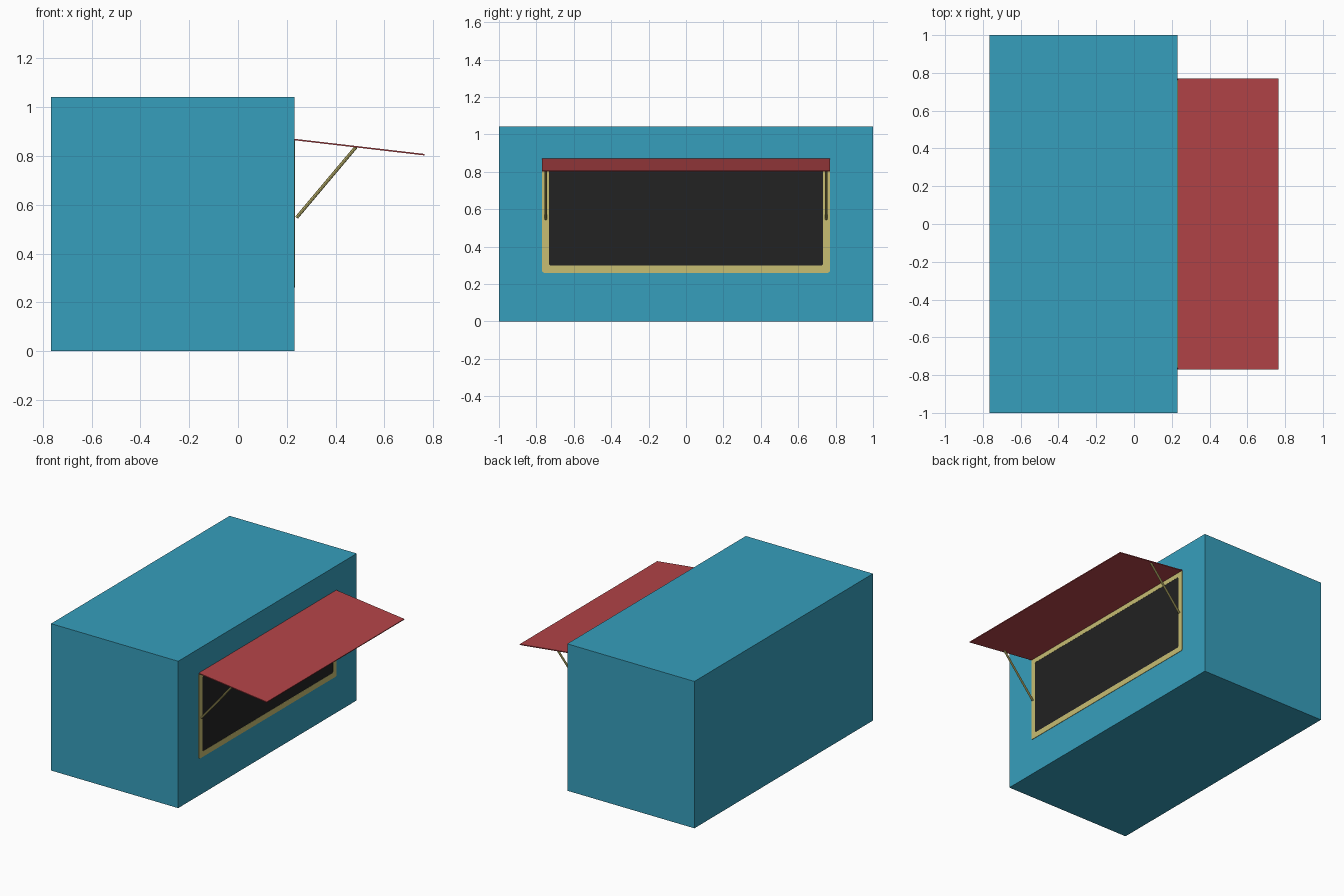
import bpy, bmesh, math
from mathutils import Vector

if "Cube" in bpy.data.objects:
    bpy.data.objects.remove(bpy.data.objects["Cube"])


def material(name, rgb):
    m = bpy.data.materials.new(name)
    m.diffuse_color = (*rgb, 1)
    m.use_nodes = True
    m.node_tree.nodes["Principled BSDF"].inputs["Base Color"].default_value = m.diffuse_color
    return m


TEAL = material("teal", (0.037, 0.345, 0.505))
RED = material("red", (0.455, 0.058, 0.065))
KHAKI = material("khaki", (0.57, 0.51, 0.17))
DARK = material("charcoal", (0.016, 0.016, 0.016))

WALL = 0.231          # x of the serving side wall
HALF = 0.77           # half length of the hatch


def make(name, bm, mat):
    bmesh.ops.recalc_face_normals(bm, faces=bm.faces)
    me = bpy.data.meshes.new(name)
    bm.to_mesh(me)
    bm.free()
    me.materials.append(mat)
    ob = bpy.data.objects.new(name, me)
    bpy.context.collection.objects.link(ob)
    return ob


def box(name, lo, hi, mat):
    bm = bmesh.new()
    bmesh.ops.create_cube(bm, size=1)
    for v in bm.verts:
        v.co = [(a + b) / 2 + c * (b - a) for a, b, c in zip(lo, hi, v.co)]
    return make(name, bm, mat)


def rounded(x, half, z0, z1, r, n=5):
    """Rounded rectangle outline in the wall plane."""
    corners = [(half - r, z1 - r), (r - half, z1 - r),
               (r - half, z0 + r), (half - r, z0 + r)]
    return [Vector((x, cy + r * math.cos(a), cz + r * math.sin(a)))
            for k, (cy, cz) in enumerate(corners)
            for a in [math.pi / 2 * (k + i / n) for i in range(n + 1)]]


def bridge(bm, a, b):
    for i in range(len(a)):
        j = (i + 1) % len(a)
        bm.faces.new((a[i], a[j], b[j], b[i]))


# Main body
box("body", (-0.766, -1, 0), (WALL, 1, 1.041), TEAL)

# Window frame: thin ring with rounded corners
bm = bmesh.new()
outer, inner = (HALF, 0.26, 0.868, 0.012), (0.733, 0.299, 0.831, 0.012)
loops = [[bm.verts.new(p) for p in rounded(x, *s)]
         for x, s in ((WALL, outer), (WALL + 0.003, outer),
                      (WALL + 0.003, inner), (WALL, inner))]
for k in range(4):
    bridge(bm, loops[k], loops[(k + 1) % 4])
make("window_frame", bm, KHAKI)

# Dark serving window
bm = bmesh.new()
back, front = [[bm.verts.new(p) for p in rounded(x, *inner)]
               for x in (WALL, WALL + 0.002)]
bridge(bm, back, front)
bm.faces.new(front)
bm.faces.new(back)
make("window_panel", bm, DARK)

# Awning flap, sloping down from the hinge
slope = math.atan2(0.062, 0.533)
flap = box("awning", (0, -HALF, -0.006), (0.5366, HALF, 0), RED)
flap.location = (WALL + 0.001, 0, 0.870)
flap.rotation_euler = (0, slope, 0)

# Support struts, one at each end
for side, y in (("front", -0.75), ("back", 0.75)):
    a, b = Vector((0.240, y, 0.547)), Vector((0.484, y, 0.837))
    bm = bmesh.new()
    bmesh.ops.create_cone(bm, cap_ends=True, segments=8, radius1=0.007,
                          radius2=0.007, depth=(b - a).length)
    strut = make(side + "_strut", bm, KHAKI)
    strut.location = (a + b) / 2
    strut.rotation_euler = (b - a).to_track_quat('Z', 'Y').to_euler()
